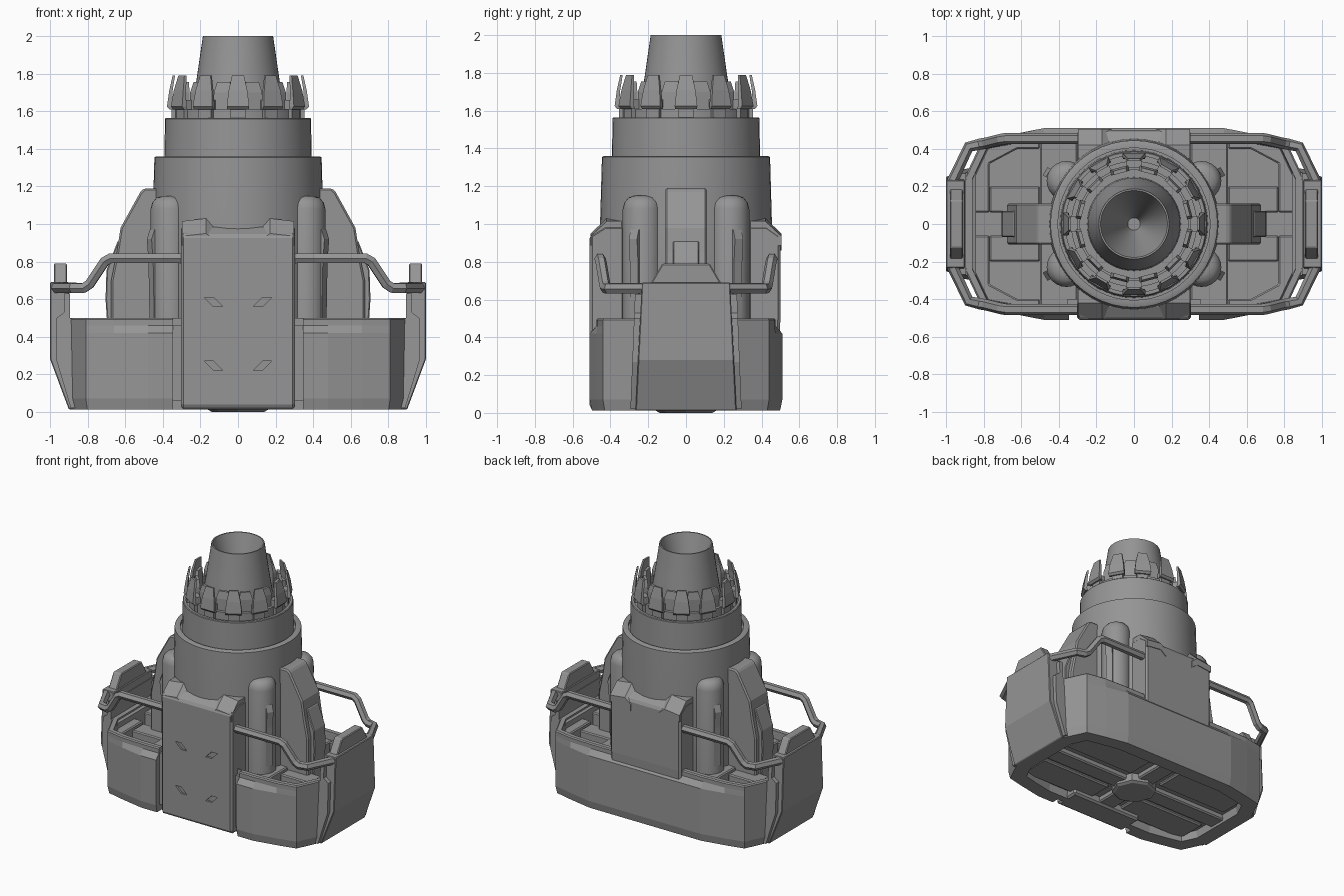
import bpy, bmesh
from math import sin, cos, pi, radians
from mathutils import Vector

if "Cube" in bpy.data.objects:
    bpy.data.objects.remove(bpy.data.objects["Cube"])

grey = bpy.data.materials.new("dark_grey")
grey.diffuse_color = (0.3, 0.3, 0.3, 1)
grey.use_nodes = True
grey.node_tree.nodes["Principled BSDF"].inputs["Base Color"].default_value = grey.diffuse_color


def make(name, ring_sets, mirror="", bevel=0, smooth=False):
    """Each ring set is a list of equal-length vertex rings, lofted and capped."""
    bm = bmesh.new()
    for rings in ring_sets:
        vs = [[bm.verts.new(p) for p in r] for r in rings]
        n = len(vs[0])
        for a, b in zip(vs, vs[1:]):
            for i in range(n):
                j = (i + 1) % n
                bm.faces.new((a[i], a[j], b[j], b[i]))
        bm.faces.new(vs[0][::-1])
        bm.faces.new(vs[-1])
    bmesh.ops.recalc_face_normals(bm, faces=bm.faces)
    me = bpy.data.meshes.new(name)
    bm.to_mesh(me)
    bm.free()
    me.materials.append(grey)
    ob = bpy.data.objects.new(name, me)
    bpy.context.collection.objects.link(ob)
    if bevel:
        m = ob.modifiers.new("bevel", 'BEVEL')
        m.width, m.segments = bevel, 1
    add_mirror(ob, mirror)
    if smooth:
        select(ob)
        bpy.ops.object.shade_smooth_by_angle(angle=radians(35))
    return ob


def select(ob):
    bpy.ops.object.select_all(action='DESELECT')
    ob.select_set(True)
    bpy.context.view_layer.objects.active = ob


def add_mirror(ob, axes):
    if axes:
        m = ob.modifiers.new("mirror", 'MIRROR')
        m.use_axis = ('x' in axes, 'y' in axes, False)
        m.use_mirror_merge = False


def cut(ob, ring_sets):
    cutter = make("cutter", ring_sets)
    m = ob.modifiers.new("cut", 'BOOLEAN')
    m.object, m.operation, m.solver = cutter, 'DIFFERENCE', 'EXACT'
    select(ob)
    bpy.ops.object.convert(target='MESH')
    bpy.data.objects.remove(cutter)


def prism(pts, axis, lo, hi):
    """2D profile extruded along an axis: x takes (y,z), y takes (x,z), z takes (x,y)."""
    k = "xyz".index(axis)
    return [[(*p[:k], c, *p[k:]) for p in pts] for c in (lo, hi)]


def box(x0, x1, y0, y1, z0, z1):
    return prism([(x0, y0), (x1, y0), (x1, y1), (x0, y1)], 'z', z0, z1)


def lathe(profile, n=48, cx=0, cy=0):
    return [[(cx + r * cos(2 * pi * i / n), cy + r * sin(2 * pi * i / n), z)
             for i in range(n)] for r, z in profile]


def inset(poly, d):
    """Offset a convex counter-clockwise outline inwards."""
    out = []
    n = len(poly)
    for i in range(n):
        a, b, c = (Vector(poly[(i + k) % n]) for k in (-1, 0, 1))
        u, v = (b - a).normalized(), (c - b).normalized()
        n1, n2 = Vector((-u.y, u.x)), Vector((-v.y, v.x))
        out.append(tuple(b + (n1 + n2) / (1 + n1.dot(n2)) * d))
    return out


def full(quarter):
    half = quarter + [(-x, y) for x, y in quarter[::-1]]
    return half + [(-x, -y) for x, y in half]


# Tub-shaped hull, open on top, recessed underneath, rim slimmer than the skirt
skirt = full([(0.9, 0.25), (0.81, 0.44), (0.66, 0.475), (0.48, 0.51)])
rim = full([(0.9, 0.25), (0.81, 0.44), (0.66, 0.468), (0.48, 0.475)])
steps = [(skirt, 0.13, 0.07), (skirt, 0.12, 0.012), (skirt, 0.012, 0.012), (skirt, 0, 0.07),
         (skirt, 0, 0.42), (rim, 0, 0.46), (rim, 0, 0.492), (rim, 0.008, 0.5),
         (rim, 0.04, 0.5), (rim, 0.05, 0.33)]
hull = make("hull", [[[(x, y, z) for x, y in inset(o, d)] for o, d, z in steps]])
cut(hull, [box(-0.345, 0.345, -0.7, -0.44, -0.1, 0.7)])

# Raised deck plates inside the hull
make("deck_plates", [box(0.30, 0.50, 0.08, 0.45, 0.3, 0.44),
                     box(0.50, 0.77, 0.06, 0.20, 0.3, 0.42),
                     prism([(0.50, 0.44), (0.50, 0.40), (0.62, 0.40), (0.77, 0.32),
                            (0.77, 0.06), (0.86, 0.06), (0.86, 0.24), (0.78, 0.41),
                            (0.65, 0.44)], 'z', 0.3, 0.44)],
     mirror="xy", bevel=0.008)

# Underside cross beams, hub and plates
make("underside_beams", [box(-0.84, 0.84, -0.07, 0.07, 0.03, 0.12),
                         box(-0.07, 0.07, -0.44, 0.44, 0.03, 0.12)], bevel=0.01)
make("underside_hub", [lathe([(0.16, 0.1), (0.16, 0.012), (0.14, 0.0)], 8)])
make("underside_plates", [box(0.13, 0.74, 0.12, 0.36, 0.05, 0.1)], mirror="xy", bevel=0.01)

# End panels rising at both sides, slightly narrower at the top
end = [(0.86, 0.012), (0.90, 0.012), (1.0, 0.28), (1.0, 0.69), (0.90, 0.69), (0.90, 0.5), (0.86, 0.5)]
make("end_panel", [[[(x, s * (0.268 - 0.05 * z), z) for x, z in end] for s in (-1, 1)]],
     mirror="x", bevel=0.005)
flange = [(0.84, 0.02), (0.89, 0.02), (0.965, 0.27), (0.965, 0.5), (0.925, 0.53),
          (0.925, 0.63), (0.895, 0.63), (0.895, 0.5), (0.84, 0.48)]
make("end_flange", [[[(x, s * (0.295 - 0.04 * z), z) for x, z in flange] for s in (-1, 1)]],
     mirror="x")
make("end_crest", [prism([(-0.19, 0.68), (0.19, 0.68), (0.125, 0.79), (-0.125, 0.79)],
                         'x', 0.91, 0.98)], mirror="x", bevel=0.006)

# Front and rear central blocks with raised shoulders
body = [(-0.495, 0.012), (-0.51, 0.04), (-0.51, 0.94), (-0.43, 0.99), (-0.3, 0.99), (-0.3, 0.012)]
shoulder = [(-0.505, 0.9), (-0.505, 0.95), (-0.42, 1.03), (-0.3, 1.03), (-0.3, 0.9)]
front = make("front_block", [prism(body, 'x', -0.303, 0.303)], bevel=0.014)
# Slanted dents in the front face
cut(front, [prism([(s * x, z + dz) for x, z in ((0.08, 0.56), (0.13, 0.56), (0.18, 0.61), (0.13, 0.61))],
                  'y', -0.55, -0.495) for s in (-1, 1) for dz in (0, -0.34)])
make("rear_block", [prism([(0.49, 0.3), (0.5, 0.5), (0.5, 0.94), (0.43, 0.99), (0.3, 0.99), (0.3, 0.3)],
                          'x', -0.3, 0.3)], bevel=0.014)
make("block_shoulders", [[[(x, y, z - d) for y, z in shoulder]
                          for x, d in ((0.12, 0.04), (0.17, 0), (0.298, 0.015))]], mirror="xy")
# Connecting strips in the grooves beside the front block
make("groove_strips", [box(0.28, 0.355, -0.465, -0.4, 0.06, 0.46)], mirror="x")

# Main barrel
make("barrel", [lathe([(0.44, 0.2), (0.455, 0.25), (0.455, 1.0), (0.445, 1.355), (0.435, 1.36),
                       (0.405, 1.36), (0.405, 1.34), (0.393, 1.34), (0.388, 1.56), (0.383, 1.565),
                       (0.365, 1.565), (0.365, 1.50), (0.335, 1.50), (0.335, 1.61), (0.29, 1.61),
                       (0.29, 1.52), (0.2, 1.52)])], smooth=True)

# Exhaust nozzle with conical inside
make("nozzle", [lathe([(0.25, 1.5), (0.245, 1.62), (0.222, 1.76), (0.187, 2.0), (0.178, 2.0),
                       (0.015, 1.46), (0.012, 1.47)])], smooth=True)


# Ring of petals around the nozzle, with narrow tabs between and behind
def petals(levels, phase):
    sets = []
    for i in range(12):
        t = 2 * pi * i / 12 + phase
        c, s = cos(t), sin(t)
        sets.append([[(r * c - w * s, r * s + w * c, z) for r, w in
                      ((ri, -hw), (ro, -hw), (ro, hw), (ri, hw))] for ri, ro, hw, z in levels])
    return sets


make("outer_petals", petals([(0.345, 0.365, 0.058, 1.61), (0.352, 0.378, 0.06, 1.625),
                             (0.348, 0.366, 0.05, 1.71), (0.335, 0.348, 0.032, 1.79)], 0))
make("inner_tabs", petals([(0.28, 0.31, 0.05, 1.52), (0.28, 0.31, 0.05, 1.70),
                           (0.28, 0.30, 0.035, 1.755)], pi / 12))
make("petal_mounts", petals([(0.30, 0.355, 0.04, 1.54), (0.30, 0.355, 0.04, 1.66)], 0))

# Side fins with outer ridge
make("side_fin", [prism([(0.40, 0.3), (0.40, 1.19), (0.50, 1.19), (0.52, 1.17), (0.625, 0.98),
                         (0.645, 0.85), (0.675, 0.70), (0.675, 0.3)], 'y', -0.11, 0.11)],
     mirror="x", bevel=0.01)
make("fin_ridge", [prism([(0.6, 0.3), (0.6, 0.91), (0.64, 0.91), (0.70, 0.755), (0.705, 0.6),
                          (0.685, 0.3)], 'y', -0.07, 0.07)], mirror="x", bevel=0.006)

# Four round-topped canisters and their clips
make("canisters", [lathe([(0.105, 0.3), (0.105, 1.08), (0.096, 1.115), (0.074, 1.14), (0.04, 1.15)],
                         24, 0.36, 0.23)], mirror="xy", smooth=True)
a = radians(30)
clip = [(0.445 + u * cos(a) - v * sin(a), 0.265 + u * sin(a) + v * cos(a))
        for u, v in ((-0.035, -0.025), (0.028, -0.025), (0.028, 0.025), (-0.035, 0.025))]
make("canister_clips", [[[(x - d * cos(a), y - d * sin(a), z) for x, y in clip]
                         for d, z in ((0.012, 0.5), (0.006, 0.8), (-0.004, 0.92), (0.015, 0.97))]],
     mirror="xy")

# Hand rails at all four corners
cu = bpy.data.curves.new("hand_rails", 'CURVE')
cu.dimensions = '3D'
cu.bevel_depth, cu.bevel_resolution, cu.use_fill_caps = 0.03, 1, True
path = [(0.27, 0.455, 0.817), (0.68, 0.455, 0.817), (0.71, 0.45, 0.80), (0.79, 0.43, 0.68),
        (0.82, 0.425, 0.66), (0.88, 0.41, 0.66), (0.97, 0.22, 0.66)]
sp = cu.splines.new('POLY')
sp.points.add(len(path) - 1)
for p, co in zip(sp.points, path):
    p.co = (*co, 1)
cu.materials.append(grey)
rail = bpy.data.objects.new("hand_rails", cu)
bpy.context.collection.objects.link(rail)
select(rail)
bpy.ops.object.convert(target='MESH')
rail = bpy.context.view_layer.objects.active
bpy.ops.object.shade_flat()
add_mirror(rail, "xy")
